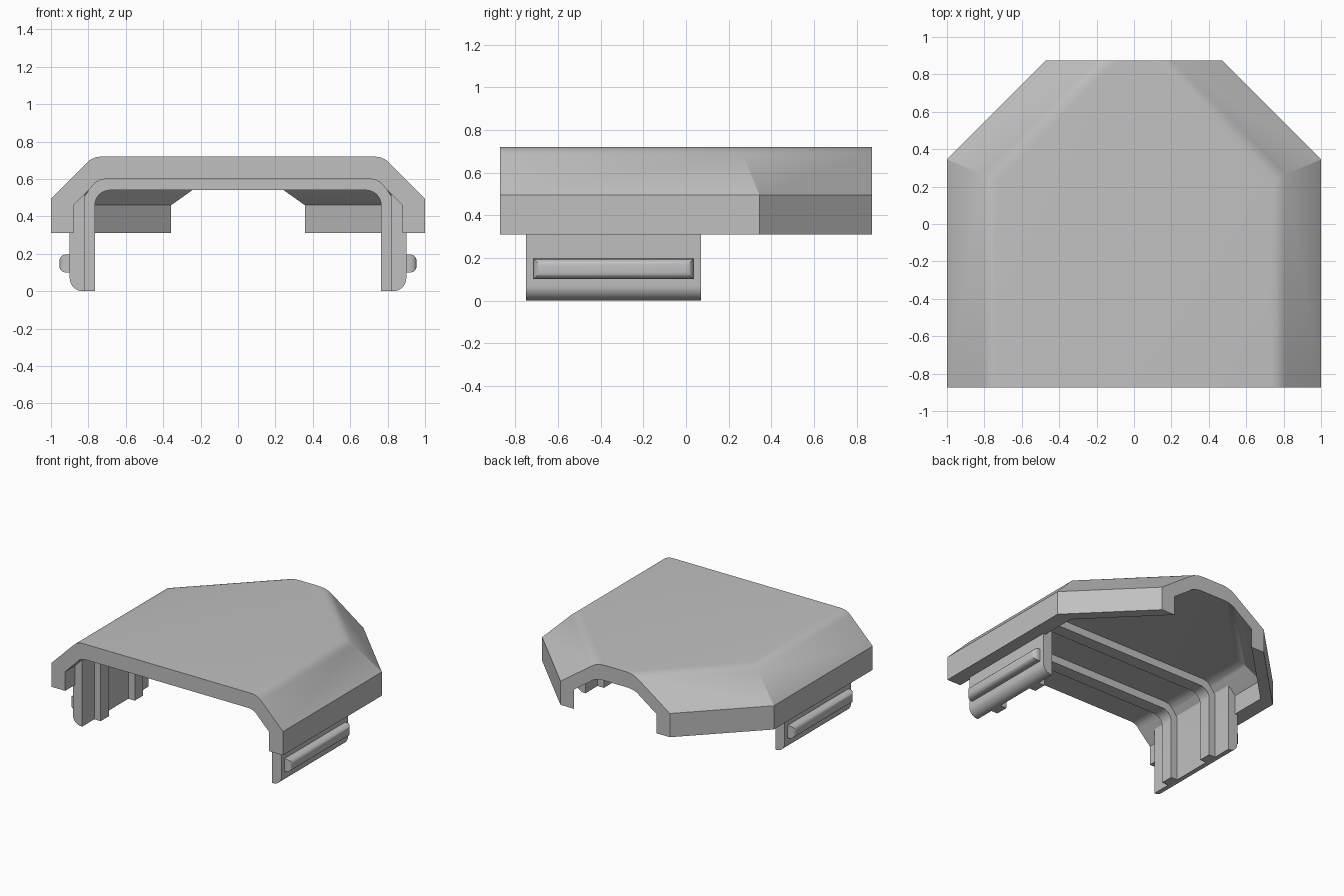
import bpy, bmesh, math

cube = bpy.data.objects.get("Cube")
if cube:
    bpy.data.objects.remove(cube, do_unlink=True)

GREY = (0.53, 0.53, 0.53, 1)
mat = bpy.data.materials.new("plain_grey")
mat.use_nodes = True
mat.diffuse_color = GREY
mat.node_tree.nodes["Principled BSDF"].inputs["Base Color"].default_value = GREY


def finish(bm, name, mirror=False):
    """Turn a bmesh into a shaded object, optionally mirrored across x."""
    bmesh.ops.recalc_face_normals(bm, faces=bm.faces)
    mesh = bpy.data.meshes.new(name)
    bm.to_mesh(mesh)
    bm.free()
    mesh.materials.append(mat)
    obj = bpy.data.objects.new(name, mesh)
    bpy.context.collection.objects.link(obj)
    if mirror:
        obj.modifiers.new("mirror", 'MIRROR').use_mirror_merge = False
    bpy.ops.object.select_all(action='DESELECT')
    obj.select_set(True)
    bpy.context.view_layer.objects.active = obj
    bpy.ops.object.shade_smooth_by_angle(angle=math.radians(30))
    return obj


def arc(cx, cz, r, a0, a1, n=8):
    """Points on a circle between two angles in degrees."""
    angles = [math.radians(a0 + (a1 - a0) * i / n) for i in range(n + 1)]
    return [(cx + r * math.cos(a), cz + r * math.sin(a)) for a in angles]


def extrude_y(name, profile, y0, y1, mirror=False):
    """Extrude an xz profile from y0 to y1."""
    bm = bmesh.new()
    face = bm.faces.new([bm.verts.new((x, y0, z)) for x, z in profile])
    new = bmesh.ops.extrude_face_region(bm, geom=[face], use_keep_orig=True)["geom"]
    verts = [v for v in new if isinstance(v, bmesh.types.BMVert)]
    bmesh.ops.translate(bm, verts=verts, vec=(0, y1 - y0, 0))
    return finish(bm, name, mirror)


# Hood: inset and height steps from rim to roof, outside and inside
END = 0.873
OUTER = [(0, 0.31), (0, 0.495), (0.19, 0.685), (0.212, 0.704), (0.24, 0.716), (0.27, 0.72)]
INNER = [(0, 0.31), (0, 0.46), (0.10, 0.56), (0.115, 0.578), (0.14, 0.593), (0.17, 0.60)]


def hood_skin(bm, steps, half, corner):
    """One skin of the hood; returns vertex rows for the right and left side."""
    sides = []
    for s in (1, -1):
        rows = []
        for d, z in steps:
            x, c = half - d, corner - math.sqrt(2) * d
            plan = [(x, -END), (x, c - x), (c - END, END)]
            rows.append([bm.verts.new((s * px, py, z)) for px, py in plan])
        for a, b in zip(rows, rows[1:]):
            for j in range(2):
                bm.faces.new((a[j], a[j + 1], b[j + 1], b[j]))
        sides.append(rows)
    bm.faces.new(sides[0][-1] + sides[1][-1][::-1])
    return sides


bm = bmesh.new()
outer = hood_skin(bm, OUTER, 1.0, 1.345)
inner = hood_skin(bm, INNER, 0.88, 1.23)
for o, i in zip(outer, inner):
    for j in range(2):                      # bottom rim
        bm.faces.new((o[0][j], o[0][j + 1], i[0][j + 1], i[0][j]))
    for j in (0, 2):                        # open front and back edges
        for k in range(len(OUTER) - 1):
            bm.faces.new((o[k][j], o[k + 1][j], i[k + 1][j], i[k][j]))
for j in (0, 2):
    bm.faces.new((outer[0][-1][j], outer[1][-1][j], inner[1][-1][j], inner[0][-1][j]))
finish(bm, "hood")

# Side plates hanging below the hood, blended into its ceiling
plate = [(0.82, 0)] + arc(0.72, 0.5, 0.1, 0, 90)
plate += [(0.72, 0.63), (0.78, 0.63), (0.90, 0.46)] + arc(0.83, 0.07, 0.07, 0, -90)
extrude_y("side_plates", plate, -0.75, 0.07, mirror=True)

# Two arched ribs running down both plates and across the ceiling
half_in = [(0.765, 0)] + arc(0.685, 0.46, 0.08, 0, 90)
half_out = [(0.825, 0), (0.825, 0.5), (0.75, 0.61)]
right = half_out[::-1] + half_in
arch = right + [(-x, z) for x, z in right[::-1]]
for name, y in (("front_rib", -0.60), ("back_rib", -0.18)):
    extrude_y(name, arch, y, y + 0.10)

# Rounded rails on the outside of the plates
bm = bmesh.new()
bmesh.ops.create_cube(bm, size=1)
for v in bm.verts:
    v.co = (0.917 + 0.076 * v.co.x, -0.34 + 0.75 * v.co.y, 0.148 + 0.096 * v.co.z)
edges = [e for e in bm.edges if all(v.co.x > 0.93 for v in e.verts)]
bmesh.ops.bevel(bm, geom=edges, offset=0.035, segments=5, profile=0.5, affect='EDGES')
finish(bm, "side_rails", mirror=True)
